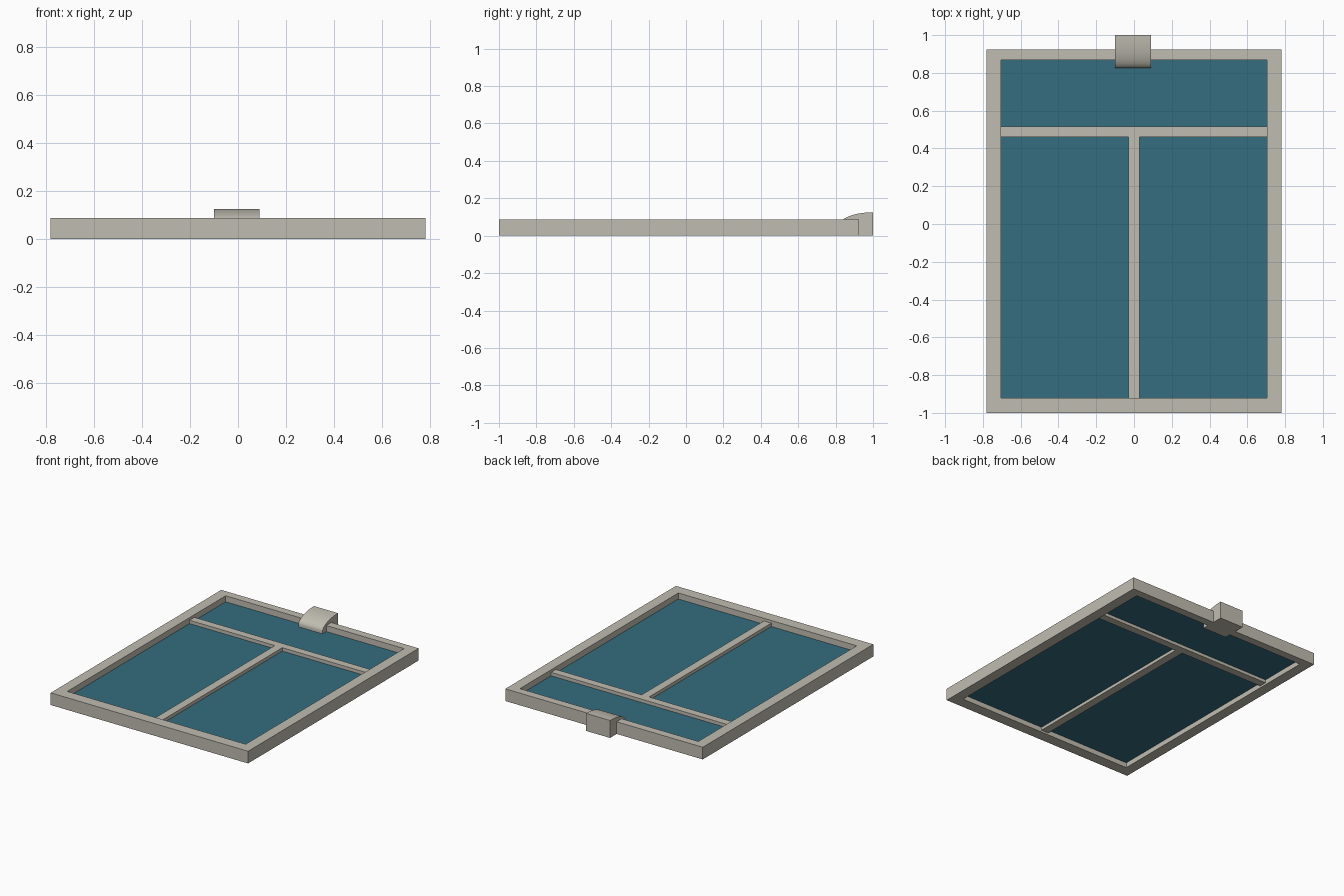
import bpy, bmesh, math

cube = bpy.data.objects.get("Cube")
if cube:
    bpy.data.objects.remove(cube, do_unlink=True)


def material(name, colour):
    mat = bpy.data.materials.new(name)
    mat.use_nodes = True
    mat.diffuse_color = colour
    mat.node_tree.nodes["Principled BSDF"].inputs["Base Color"].default_value = colour
    return mat


stone = material("warm grey", (0.53, 0.51, 0.44, 1))
teal = material("teal glass", (0.035, 0.155, 0.21, 1))


def finish(name, bm, mat):
    bmesh.ops.recalc_face_normals(bm, faces=bm.faces)
    mesh = bpy.data.meshes.new(name)
    bm.to_mesh(mesh)
    bm.free()
    mesh.materials.append(mat)
    obj = bpy.data.objects.new(name, mesh)
    bpy.context.collection.objects.link(obj)
    return obj


def box(name, x, y, z, mat):
    bm = bmesh.new()
    bmesh.ops.create_cube(bm, size=1)
    for v in bm.verts:
        for axis, (low, high) in enumerate((x, y, z)):
            v.co[axis] = high if v.co[axis] > 0 else low
    return finish(name, bm, mat)


def extrude(bm, points, offset):
    face = bm.faces.new([bm.verts.new(p) for p in points])
    new = bmesh.ops.extrude_face_region(bm, geom=[face])["geom"]
    bmesh.ops.translate(bm, vec=offset, verts=[g for g in new if isinstance(g, bmesh.types.BMVert)])


HEIGHT = 0.087
INNER_X = 0.705
FRONT, BACK = -0.92, 0.868

# Outer frame: one closed ring swept around the opening
bm = bmesh.new()
rings = []
for left, front, back in ((0.78, -1, 0.925), (INNER_X, FRONT, BACK)):
    corners = ((-left, front), (left, front), (left, back), (-left, back))
    for z in (0, HEIGHT):
        rings.append([bm.verts.new((x, y, z)) for x, y in corners])
loop = [rings[0], rings[1], rings[3], rings[2]]
for a, b in zip(loop, loop[1:] + loop[:1]):
    for i in range(4):
        j = (i + 1) % 4
        bm.faces.new((a[i], a[j], b[j], b[i]))
finish("outer_frame", bm, stone)

# Glass and the slightly recessed dividers
box("glass_panel", (-INNER_X, INNER_X), (FRONT, BACK), (0.036, 0.044), teal)
BAR_Z = (0.014, 0.068)
box("cross_bar", (-INNER_X, INNER_X), (0.46, 0.515), BAR_Z, stone)
box("centre_bar", (-0.03, 0.028), (FRONT, 0.46), BAR_Z, stone)

# Catch at the back with a rounded front
profile = [(1, 0), (0.825, 0)]
for i in range(13):
    a = math.pi / 2 * i / 12
    profile.append((1 - 0.175 * math.cos(a), 0.06 + 0.065 * math.sin(a)))
bm = bmesh.new()
extrude(bm, [(-0.1, y, z) for y, z in profile], (0.19, 0, 0))
catch = finish("rear_catch", bm, stone)
bpy.context.view_layer.objects.active = catch
catch.select_set(True)
bpy.ops.object.shade_smooth_by_angle(angle=math.radians(30))
